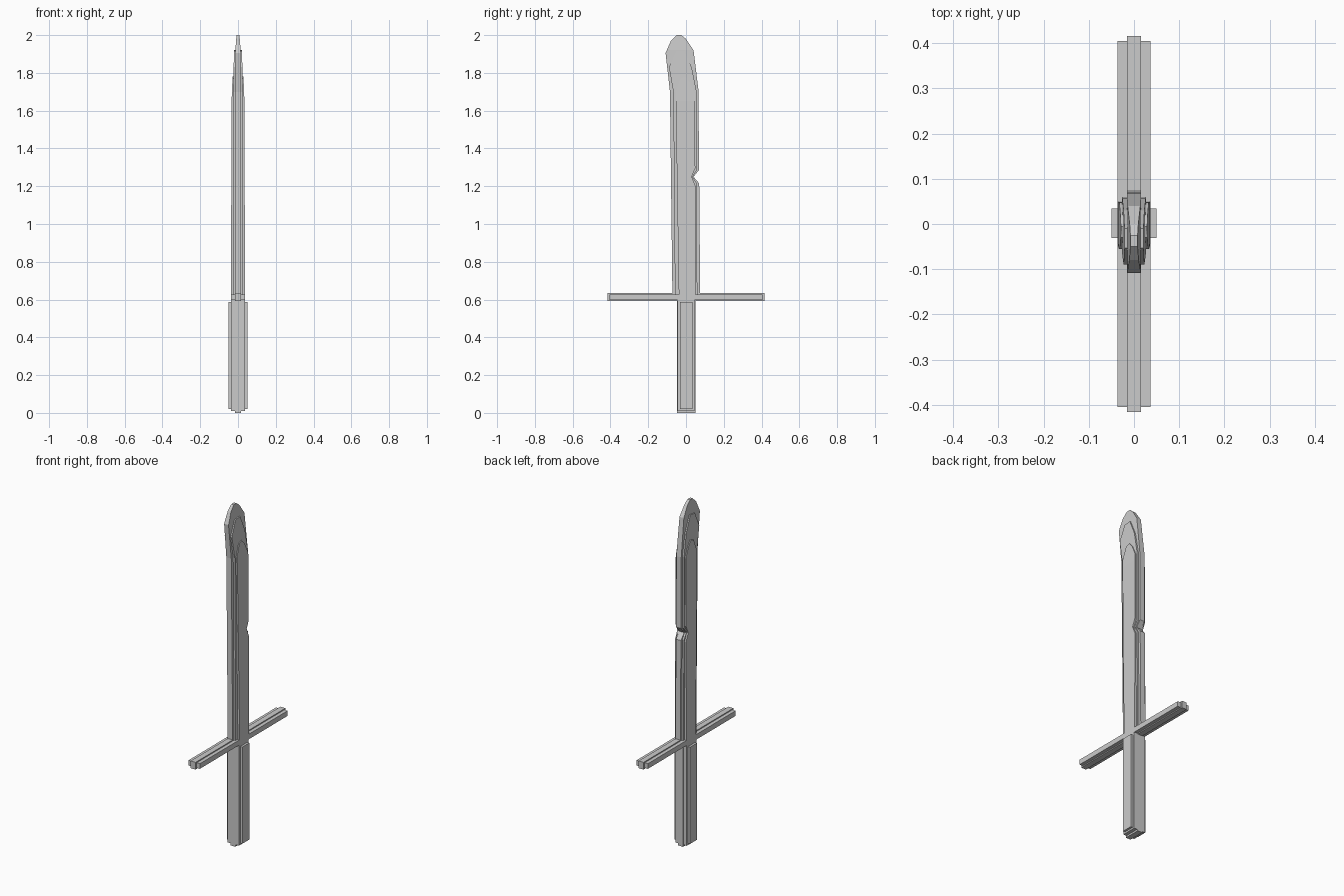
import bpy, bmesh

if "Cube" in bpy.data.objects:
    bpy.data.objects.remove(bpy.data.objects["Cube"])


def taper(z, points):
    # linear interpolation of (height, half thickness) pairs
    for (z0, t0), (z1, t1) in zip(points, points[1:]):
        if z <= z1:
            return t0 + (t1 - t0) * max(0, z - z0) / (z1 - z0)
    return points[-1][1]


def plate(name, outline, thickness):
    # side profile (y, z) extruded both ways along x, thinned towards the tip
    bm = bmesh.new()
    bm.faces.new([bm.verts.new((-1, y, z)) for y, z in outline])
    ext = bmesh.ops.extrude_face_region(bm, geom=bm.faces[:])
    for v in ext["geom"]:
        if isinstance(v, bmesh.types.BMVert):
            v.co.x = 1
    for z, _ in thickness[1:-1]:
        bmesh.ops.bisect_plane(bm, geom=bm.verts[:] + bm.edges[:] + bm.faces[:],
                               plane_co=(0, 0, z), plane_no=(0, 0, 1))
    for v in bm.verts:
        v.co.x *= taper(v.co.z, thickness)
    bmesh.ops.recalc_face_normals(bm, faces=bm.faces[:])
    mesh = bpy.data.meshes.new(name)
    bm.to_mesh(mesh)
    bm.free()
    obj = bpy.data.objects.new(name, mesh)
    bpy.context.collection.objects.link(obj)
    return obj


def hilt(y0, y1, z0, span, g0, g1, b0, b1):
    # lower part of the cross: left blade root down round the hilt to right root
    left = [(b0, g1), (-span, g1), (-span, g0), (y0, g0), (y0, z0)]
    right = [(y1, z0), (y1, g0), (span, g0), (span, g1), (b1, g1)]
    return left + right


# thin core: cutting edge, guard rim and tang
core = hilt(-0.048, 0.05, 0, 0.416, 0.592, 0.634, -0.072, 0.075) + [
    (0.07, 1.215), (0.04, 1.25), (0.068, 1.285), (0.067, 1.7), (0.04, 1.92),
    (0.0, 1.98), (-0.025, 2.0), (-0.05, 2.0), (-0.08, 1.97), (-0.108, 1.905),
    (-0.085, 1.7)]
plate("blade_core", core, [(0, 0.016), (1.7, 0.016), (1.92, 0.014), (2.0, 0.008)])

# middle blade step reaching close to the tip
plate("blade_bevel", [
    (-0.058, 0.6), (0.06, 0.6), (0.057, 1.215), (0.035, 1.25), (0.057, 1.285),
    (0.056, 1.7), (0.03, 1.83), (-0.01, 1.92), (-0.053, 1.915), (-0.09, 1.83),
    (-0.067, 1.7)],
    [(0.6, 0.026), (1.7, 0.026), (1.92, 0.021)])

# thick layer: blade flats, guard bar and hilt in one cross
flat = hilt(-0.044, 0.046, 0.01, 0.405, 0.598, 0.628, -0.038, 0.05) + [
    (0.049, 1.205), (0.03, 1.25), (0.049, 1.295), (0.048, 1.69), (0.02, 1.75),
    (-0.005, 1.78), (-0.03, 1.77), (-0.055, 1.7)]
plate("blade_flat", flat, [(0, 0.037), (0.7, 0.037), (1.65, 0.034), (1.78, 0.029)])

# raised grip panels
plate("grip", [(-0.031, 0.02), (0.034, 0.02), (0.034, 0.586), (-0.031, 0.586)],
      [(0, 0.05), (0.6, 0.05)])
